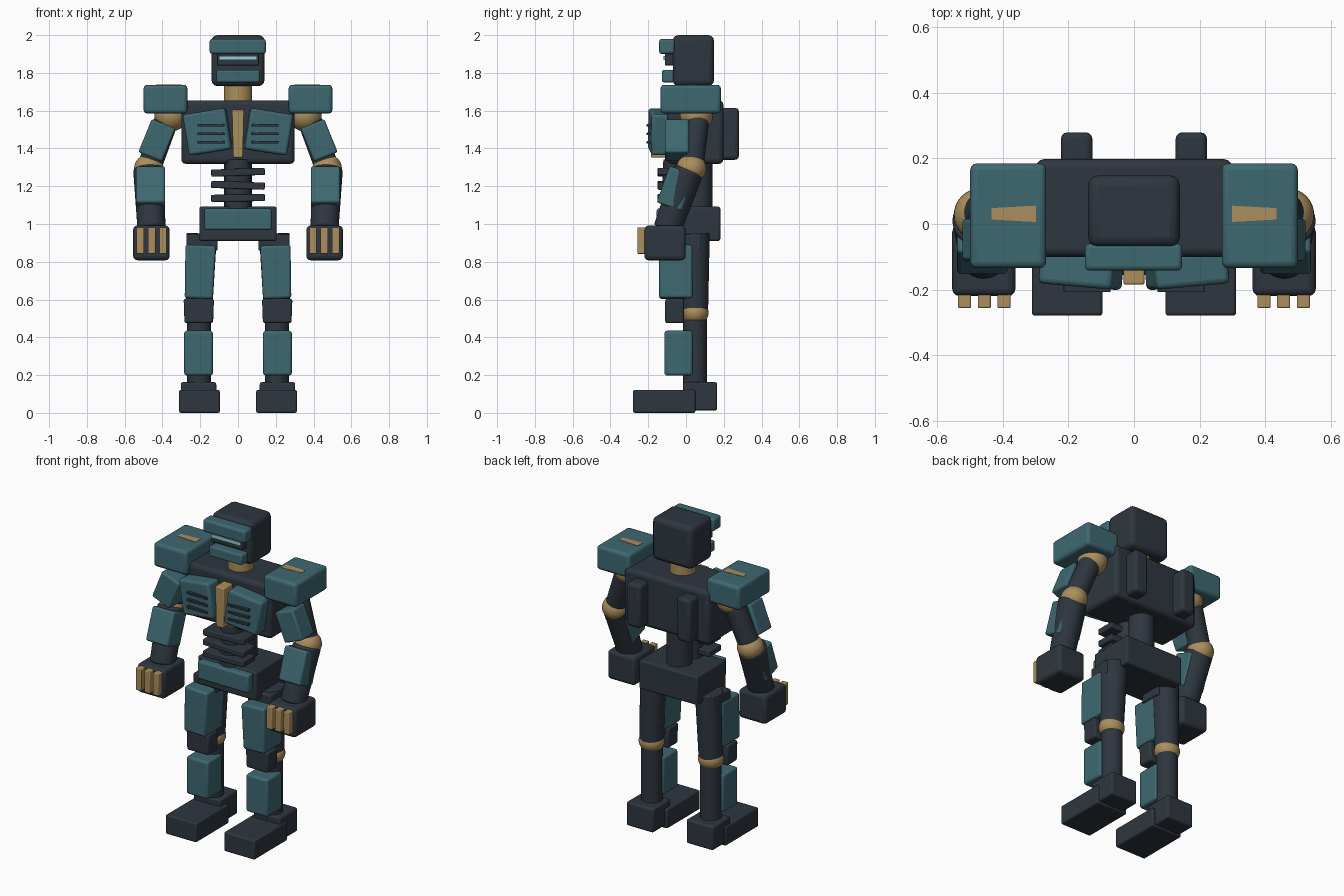
import bpy, bmesh, math
from mathutils import Matrix, Vector, Euler

if "Cube" in bpy.data.objects:
    bpy.data.objects.remove(bpy.data.objects["Cube"])


def material(name, rgb):
    m = bpy.data.materials.new(name)
    m.diffuse_color = (*rgb, 1)
    m.use_nodes = True
    m.node_tree.nodes["Principled BSDF"].inputs["Base Color"].default_value = m.diffuse_color
    return m


DARK = material("dark_slate", (0.027, 0.037, 0.049))
TEAL = material("teal_armour", (0.048, 0.138, 0.165))
BRASS = material("brass", (0.41, 0.27, 0.107))
GLOW = material("pale_visor", (0.30, 0.60, 0.65))


def finish(name, bm, mat, bevel=0, mirror=False):
    """Turn a bmesh into an object with rounded edges and an optional twin."""
    me = bpy.data.meshes.new(name)
    bm.to_mesh(me)
    bm.free()
    ob = bpy.data.objects.new(name, me)
    bpy.context.collection.objects.link(ob)
    me.materials.append(mat)
    bpy.ops.object.select_all(action='DESELECT')
    ob.select_set(True)
    bpy.context.view_layer.objects.active = ob
    bpy.ops.object.shade_smooth_by_angle(angle=math.radians(40))
    if bevel:
        b = ob.modifiers.new("rounded_edges", 'BEVEL')
        b.width, b.segments, b.limit_method = bevel, 3, 'ANGLE'
    if mirror:
        ob.modifiers.new("other_side", 'MIRROR')
    return ob


def box(name, lo, hi, mat, bevel=0.012, mirror=False, rot=(0, 0, 0), taper=1.0):
    """Box between two corners, turned about its centre; taper narrows the bottom."""
    lo, hi = Vector(lo), Vector(hi)
    bm = bmesh.new()
    bmesh.ops.create_cube(bm, size=1)
    for v in bm.verts:
        if v.co.z < 0:
            v.co.x *= taper
    turn = Euler([math.radians(a) for a in rot]).to_matrix().to_4x4()
    bm.transform(Matrix.Translation((lo + hi) / 2) @ turn @ Matrix.Diagonal((*(hi - lo), 1)))
    return finish(name, bm, mat, bevel, mirror)


def rod(name, a, b, r1, r2, mat, mirror=False, bevel=0.006):
    """Cylinder from point a to point b."""
    a, b = Vector(a), Vector(b)
    d = b - a
    bm = bmesh.new()
    bmesh.ops.create_cone(bm, cap_ends=True, segments=32, radius1=r1, radius2=r2, depth=d.length)
    bm.transform(Matrix.Translation((a + b) / 2) @ d.to_track_quat('Z', 'Y').to_matrix().to_4x4())
    return finish(name, bm, mat, bevel, mirror)


def ball(name, centre, radii, mat, mirror=True):
    bm = bmesh.new()
    bmesh.ops.create_uvsphere(bm, u_segments=32, v_segments=16, radius=1)
    bm.transform(Matrix.Translation(centre) @ Matrix.Diagonal((*radii, 1)))
    return finish(name, bm, mat, 0, mirror)


# Head and face
box("head", (-0.14, -0.07, 1.73), (0.14, 0.148, 2.0), DARK, 0.03)
box("brow", (-0.15, -0.142, 1.90), (0.147, -0.06, 1.98), TEAL, 0.014)
box("jaw_plate", (-0.115, -0.128, 1.75), (0.115, -0.06, 1.815), TEAL, 0.01)
box("visor_frame", (-0.11, -0.112, 1.84), (0.11, -0.06, 1.905), DARK, 0.005)
box("visor_light", (-0.10, -0.120, 1.868), (0.10, -0.111, 1.890), GLOW, 0)
rod("neck", (0, 0.03, 1.62), (0, 0.03, 1.76), 0.075, 0.075, BRASS)

# Torso
box("torso", (-0.30, -0.10, 1.318), (0.30, 0.198, 1.655), DARK, 0.025)
box("back_pod", (0.127, 0.15, 1.34), (0.223, 0.28, 1.615), DARK, 0.02, True)
box("chest_plate", (0.047, -0.192, 1.378), (0.275, -0.09, 1.598), TEAL, 0.016, True, (0, 9, 5))
for i, z in enumerate((1.522, 1.477, 1.432)):
    box(f"chest_vent_{i + 1}", (0.072, -0.208, z - 0.007), (0.215, -0.17, z + 0.007), DARK, 0.002, True)
box("sternum", (-0.032, -0.185, 1.352), (0.032, -0.09, 1.605), BRASS, 0.006, taper=0.8)

# Waist
rod("spine", (0, 0.065, 1.05), (0, 0.065, 1.35), 0.075, 0.075, DARK)
rod("belly_core", (0, -0.06, 1.05), (0, -0.05, 1.34), 0.07, 0.07, DARK)
for i, z in enumerate((1.274, 1.205, 1.138)):
    box(f"belly_slat_{i + 1}", (-0.142, -0.15, z - 0.019), (0.142, -0.03, z + 0.019), DARK, 0.006,
        rot=(0, (-2, 2, -1)[i], 0))
box("pelvis", (-0.205, -0.11, 0.91), (0.205, 0.182, 1.092), DARK, 0.012)
box("belt_plate", (-0.178, -0.155, 0.968), (0.178, -0.09, 1.082), TEAL, 0.012)

# Shoulders
box("pauldron", (0.268, -0.135, 1.585), (0.50, 0.185, 1.737), TEAL, 0.02, True)
bm = bmesh.new()
bmesh.ops.create_cube(bm, size=1)
for v in bm.verts:
    if v.co.x > 0:
        v.co.y *= 0.7
bm.transform(Matrix.Translation((0.367, 0.031, 1.7365)) @ Matrix.Diagonal((0.135, 0.05, 0.005, 1)))
finish("pauldron_stripe", bm, BRASS, 0, True)
ball("shoulder_joint", (0.355, 0.055, 1.575), (0.088, 0.088, 0.085), BRASS)
rod("shoulder_axle", (0.27, 0.05, 1.565), (0.37, 0.05, 1.565), 0.05, 0.05, BRASS, True)

# Arms
elbow = (0.472, 0.028, 1.295)
rod("upper_arm", (0.375, 0.06, 1.56), elbow, 0.064, 0.064, DARK, True)
box("upper_arm_plate", (0.362, -0.112, 1.348), (0.497, 0.016, 1.538), TEAL, 0.012, True, (0, -22, 0))
ball("elbow_joint", elbow, (0.078, 0.080, 0.074), BRASS)
rod("forearm", (0.472, 0.015, 1.29), (0.458, -0.10, 0.97), 0.083, 0.074, DARK, True, 0.012)
box("forearm_plate", (0.386, -0.125, 1.085), (0.540, 0.015, 1.290), TEAL, 0.012, True, (-20, 0, 0))
box("hand", (0.362, -0.22, 0.808), (0.555, -0.002, 0.992), DARK, 0.022, True)
for i, x in enumerate((0.397, 0.457, 0.517)):
    box(f"finger_{i + 1}", (x - 0.02, -0.257, 0.842), (x + 0.02, -0.19, 0.982), BRASS, 0.005, True)

# Legs
knee = (0.207, 0.047, 0.53)
rod("thigh", (0.192, 0.045, 0.95), knee, 0.081, 0.07, DARK, True)
box("hip_cap", (0.108, -0.06, 0.86), (0.272, 0.08, 0.945), DARK, 0.008, True)
box("thigh_plate", (0.122, -0.142, 0.605), (0.283, 0.035, 0.888), TEAL, 0.014, True, (0, -2, 0), 0.93)
ball("knee_joint", knee, (0.076, 0.073, 0.066), BRASS)
box("knee_guard", (0.127, -0.11, 0.475), (0.288, -0.01, 0.605), DARK, 0.012, True, taper=0.94)
rod("shin", (0.206, 0.047, 0.53), (0.206, 0.047, 0.13), 0.063, 0.063, DARK, True)
box("shin_plate", (0.133, -0.114, 0.198), (0.285, 0.035, 0.435), TEAL, 0.014, True)

# Feet
box("foot", (0.096, -0.28, 0.0), (0.312, 0.05, 0.122), DARK, 0.01, True)
box("heel", (0.115, -0.015, 0.012), (0.303, 0.165, 0.163), DARK, 0.012, True)
